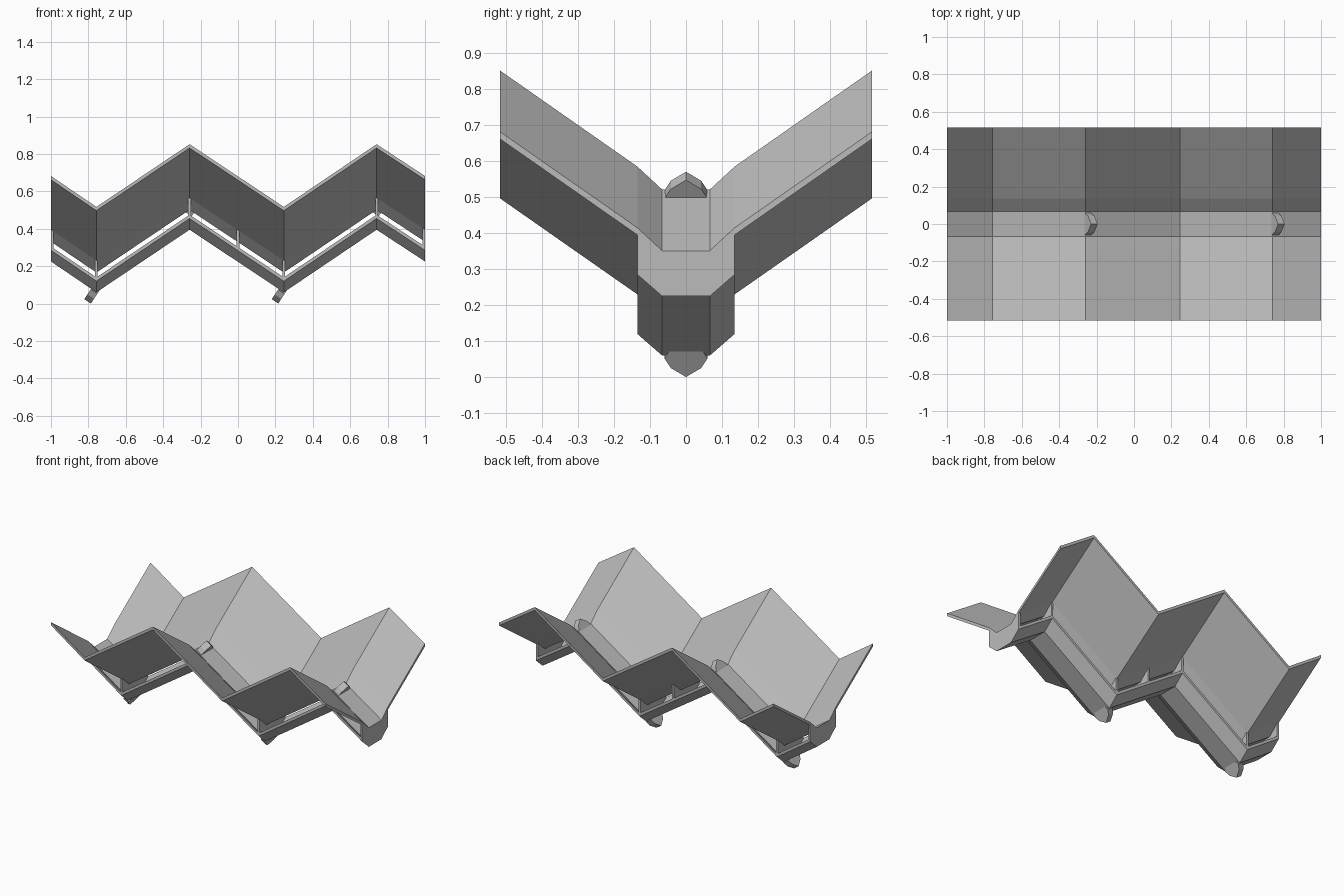
import bpy, bmesh
from mathutils import Vector

cube = bpy.data.objects.get("Cube")
if cube:
    bpy.data.objects.remove(cube, do_unlink=True)

grey = bpy.data.materials.new("mid grey")
grey.use_nodes = True
grey.diffuse_color = (0.5, 0.5, 0.5, 1)
grey.node_tree.nodes["Principled BSDF"].inputs["Base Color"].default_value = (0.5, 0.5, 0.5, 1)

# Zigzag path: (x, height above the valley)
RISE = 0.335
PATH = [(-1, 0.165), (-0.757, 0), (-0.259, RISE), (0.245, 0), (0.741, RISE), (1, 0.165)]
THICK = 0.02
DOWN = Vector((0.833, 0, -0.553))
NORMAL = Vector((0.553, 0, 0.833))


def height(x):
    for (xa, za), (xb, zb) in zip(PATH, PATH[1:]):
        if xa <= x <= xb:
            return za + (zb - za) * (x - xa) / (xb - xa)


def loft(name, rings):
    """Join closed rings of points into a capped solid."""
    bm = bmesh.new()
    loops = [[bm.verts.new(p) for p in ring] for ring in rings]
    for a, b in zip(loops, loops[1:]):
        for i in range(len(a)):
            j = (i + 1) % len(a)
            bm.faces.new((a[i], a[j], b[j], b[i]))
    bm.faces.new(loops[0])
    bm.faces.new(loops[-1])
    bmesh.ops.recalc_face_normals(bm, faces=bm.faces)
    mesh = bpy.data.meshes.new(name)
    bm.to_mesh(mesh)
    bm.free()
    mesh.materials.append(grey)
    obj = bpy.data.objects.new(name, mesh)
    bpy.context.collection.objects.link(obj)
    return obj


def mirrored(half):
    return [(-y, z) for y, z in half] + [(y, z) for y, z in reversed(half)]


def folded_plate(name, half):
    top = mirrored(half)
    section = top + [(y, z - THICK) for y, z in reversed(top)]
    loft(name, [[(x, y, z + h) for y, z in section] for x, h in PATH])


# Winged upper sheet and the trough below it
folded_plate("upper_sheet", [(0.517, 0.517), (0.135, 0.25), (0.066, 0.186)])
folded_plate("lower_trough", [(0.135, 0.14), (0.066, 0.08)])

# Bulkheads that join the sheet and the trough
web = mirrored([(0.135, 0.245), (0.066, 0.18)]) + mirrored([(0.135, 0.125), (0.066, 0.065)])[::-1]
for i, x in enumerate([-0.993, -0.757, -0.259, 0, 0.245, 0.741, 0.993]):
    rings = []
    for s in (-0.007, 0.007):
        rings.append([(x + s, y, z + height(x + s)) for y, z in web])
    loft(f"bulkhead_{i}", rings)

# Ridged pegs, set square to the falling slopes
peg = [(-0.04, -0.035), (-0.06, 0), (-0.042, 0.032), (0, 0.062),
       (0.042, 0.032), (0.06, 0), (0.04, -0.035)]


def add_peg(name, base, side):
    rings = []
    for s in (-0.021, 0.021):
        rings.append([base + DOWN * s + NORMAL * (n * side) + Vector((0, y, 0))
                      for y, n in peg])
    loft(name, rings)


for i, x in enumerate([-0.246, 0.754]):
    add_peg(f"top_peg_{i}", Vector((x, 0, 0.186 + height(x) - 0.005)), 1)
for i, x in enumerate([-0.77, 0.232]):
    add_peg(f"bottom_peg_{i}", Vector((x, 0, 0.06 + height(x) - 0.005)), -1)
